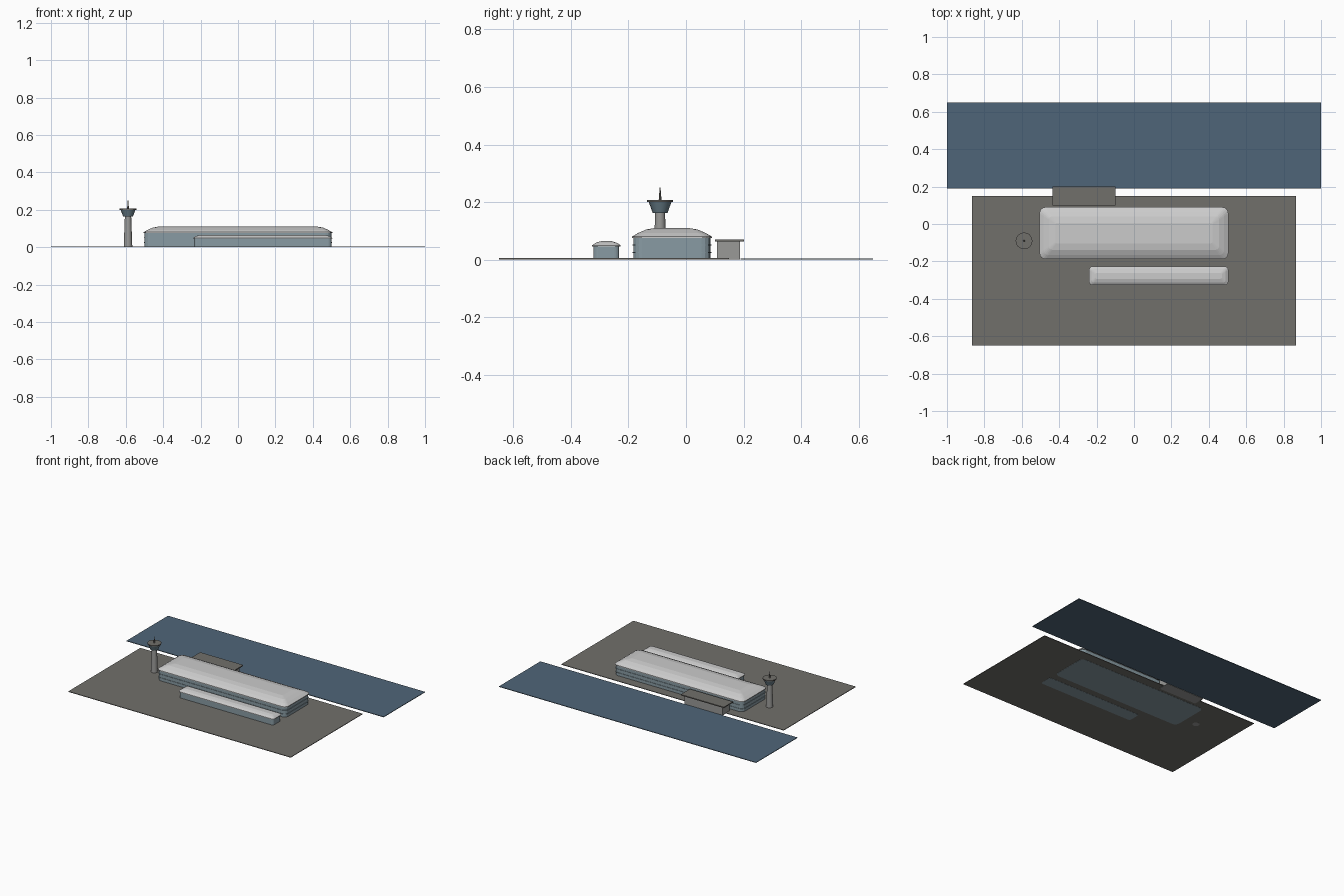
import bpy, bmesh, math

if "Cube" in bpy.data.objects:
    bpy.data.objects.remove(bpy.data.objects["Cube"])


def material(name, rgb):
    m = bpy.data.materials.new(name)
    m.diffuse_color = (*rgb, 1)
    m.use_nodes = True
    m.node_tree.nodes["Principled BSDF"].inputs["Base Color"].default_value = m.diffuse_color
    return m


PAVING = material("paving", (0.165, 0.16, 0.147))
TARMAC = material("blue_tarmac", (0.078, 0.131, 0.19))
GLASS = material("glass", (0.25, 0.33, 0.37))
CAB_GLASS = material("cab_glass", (0.14, 0.21, 0.25))
STONE = material("stone", (0.32, 0.32, 0.31))
ROOF = material("roof", (0.58, 0.58, 0.58))


def loft(name, rings, mat, smooth=None):
    """Skin equal-length rings of points and cap both ends."""
    bm = bmesh.new()
    loops = [[bm.verts.new(p) for p in ring] for ring in rings]
    n = len(loops[0])
    for a, b in zip(loops, loops[1:]):
        for i in range(n):
            j = (i + 1) % n
            bm.faces.new((a[i], a[j], b[j], b[i]))
    bm.faces.new(loops[0][::-1])
    bm.faces.new(loops[-1])
    mesh = bpy.data.meshes.new(name)
    bm.to_mesh(mesh)
    bm.free()
    mesh.materials.append(mat)
    ob = bpy.data.objects.new(name, mesh)
    bpy.context.collection.objects.link(ob)
    if smooth:
        bpy.ops.object.select_all(action='DESELECT')
        ob.select_set(True)
        bpy.context.view_layer.objects.active = ob
        bpy.ops.object.shade_smooth_by_angle(angle=math.radians(smooth))
    return ob


def box(name, x0, x1, y0, y1, z0, z1, mat):
    return loft(name, [[(x0, y0, z), (x1, y0, z), (x1, y1, z), (x0, y1, z)]
                       for z in (z0, z1)], mat)


def rounded_ring(x0, x1, y0, y1, r, inset, z, seg=4):
    """Rounded rectangle shrunk by an inset."""
    r = max(r - inset * 0.3, 0.005)
    x0, x1, y0, y1 = x0 + inset + r, x1 - inset - r, y0 + inset + r, y1 - inset - r
    pts = []
    for k, (cx, cy) in enumerate(((x1, y1), (x0, y1), (x0, y0), (x1, y0))):
        for i in range(seg + 1):
            a = math.pi / 2 * (k + i / seg)
            pts.append((cx + r * math.cos(a), cy + r * math.sin(a), z))
    return pts


def building(name, rect, r, floors, floor_h, roof_profile):
    top = floors * floor_h

    def slab(part, profile, mat):
        loft(name + part, [rounded_ring(*rect, r, i, z) for i, z in profile], mat)

    # glazed walls with a thin ledge between floors
    slab("_walls", [(0.005, 0), (0.005, top)], GLASS)
    for f in range(1, floors):
        z = f * floor_h
        slab(f"_ledge_{f}", [(0.002, z - 0.002), (0.002, z + 0.002)], GLASS)
    # faceted domed roof
    slab("_roof", [(i, top + z) for i, z in roof_profile], ROOF)


def turned(name, x, y, profile, mat, sides=16):
    """Vertical turned part from (radius, height) pairs."""
    loft(name, [[(x + r * math.cos(2 * math.pi * i / sides),
                  y + r * math.sin(2 * math.pi * i / sides), z) for i in range(sides)]
                for r, z in profile], mat, 30)


# ground
box("apron", -0.865, 0.865, -0.65, 0.15, 0.001, 0.005, PAVING)
box("runway_strip", -1, 1, 0.19, 0.65, 0, 0.004, TARMAC)

# main terminal and front concourse
building("terminal", (-0.505, 0.504, -0.188, 0.09), 0.032, 3, 0.0253,
         [(0.0, -0.001), (0.0, 0.004), (0.022, 0.017), (0.05, 0.029), (0.085, 0.035)])
building("concourse", (-0.24, 0.504, -0.327, -0.227), 0.018, 1, 0.047,
         [(0.0, -0.001), (0.0, 0.003), (0.014, 0.012), (0.034, 0.018)])

# entrance block with flat canopy
box("entrance_block", -0.415, -0.12, 0.107, 0.187, 0, 0.064, STONE)
box("entrance_canopy", -0.435, -0.1, 0.1, 0.201, 0.063, 0.07, PAVING)

# control tower
TX, TY = -0.588, -0.09
turned("tower_shaft", TX, TY, [(0.023, 0), (0.017, 0.165)], STONE)
turned("tower_cab", TX, TY, [(0.026, 0.163), (0.04, 0.202)], CAB_GLASS)
turned("tower_roof", TX, TY, [(0.045, 0.2), (0.045, 0.207)], PAVING)
turned("tower_mast", TX, TY, [(0.005, 0.206), (0.0015, 0.25)], PAVING, 8)
